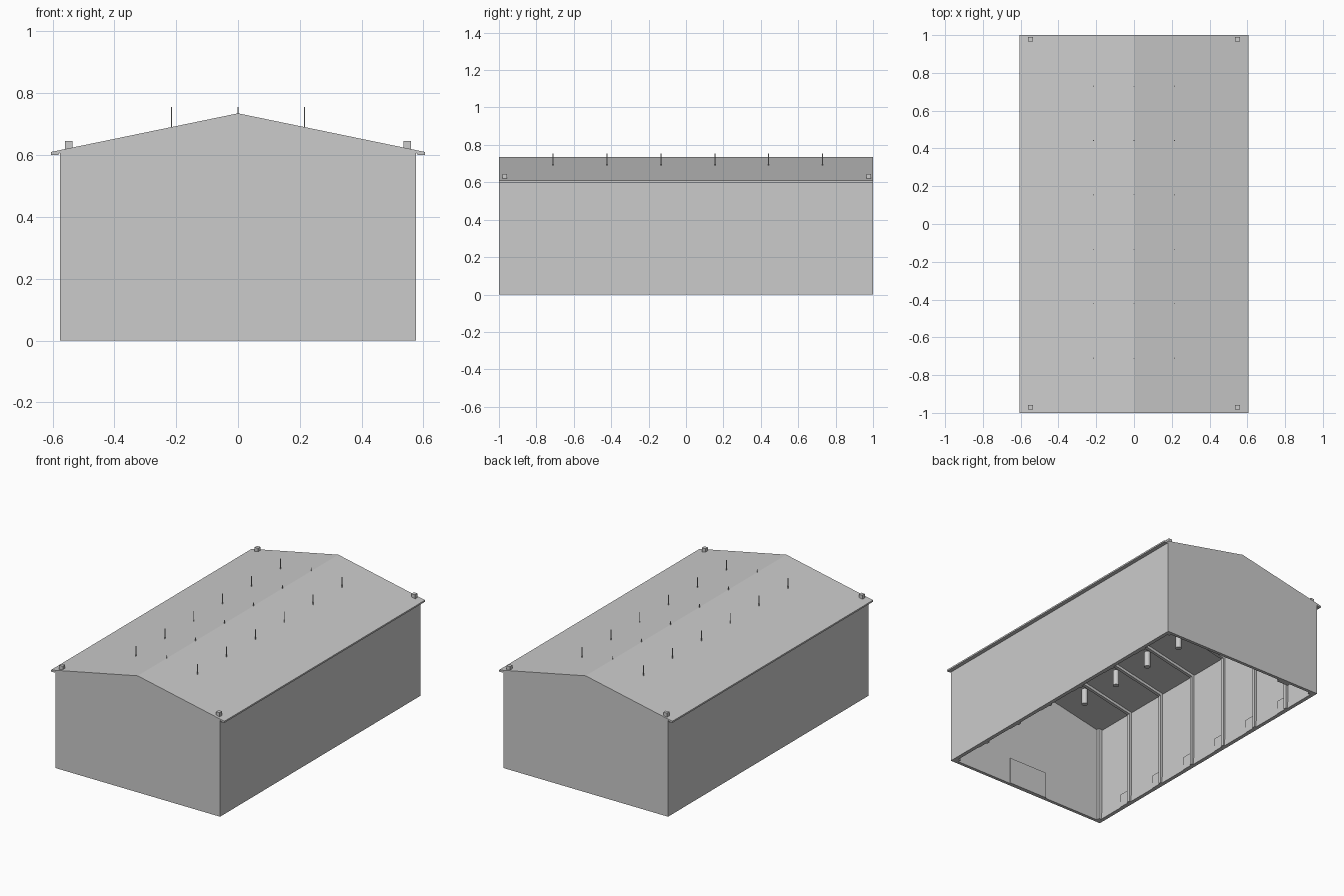
import bpy
from mathutils import Vector

if "Cube" in bpy.data.objects:
    bpy.data.objects.remove(bpy.data.objects["Cube"], do_unlink=True)

HALF_X, HALF_Y, WALL = 0.575, 1.0, 0.02
EAVE_X, EAVE_Z, RIDGE_Z, ROOF_T = 0.605, 0.61, 0.735, 0.01
FRAMES = [-0.71 + 0.288 * i for i in range(6)]

grey = bpy.data.materials.new("plain_grey")
grey.use_nodes = True
grey.diffuse_color = (0.6, 0.6, 0.6, 1)
grey.node_tree.nodes["Principled BSDF"].inputs["Base Color"].default_value = (0.6, 0.6, 0.6, 1)


def roof_z(x):
    """Height of the roof surface at x."""
    return RIDGE_Z - (RIDGE_Z - EAVE_Z) * abs(x) / EAVE_X


def prism(name, profile, y0, y1):
    """Extrude an x-z profile from y0 to y1."""
    n = len(profile)
    verts = [(x, y, z) for y in (y0, y1) for x, z in profile]
    faces = [list(range(n)), list(range(2 * n - 1, n - 1, -1))]
    faces += [[i, i + n, (i + 1) % n + n, (i + 1) % n] for i in range(n)]
    mesh = bpy.data.meshes.new(name)
    mesh.from_pydata(verts, [], faces)
    mesh.materials.append(grey)
    obj = bpy.data.objects.new(name, mesh)
    bpy.context.collection.objects.link(obj)
    return obj


def box(name, x0, x1, y0, y1, z0, z1):
    x0, x1 = sorted((x0, x1))
    return prism(name, [(x0, z0), (x1, z0), (x1, z1), (x0, z1)], y0, y1)


def cylinder(name, x, y, z0, z1, radius, sides):
    bpy.ops.mesh.primitive_cylinder_add(vertices=sides, radius=radius, depth=z1 - z0,
                                        location=(x, y, (z0 + z1) / 2))
    obj = bpy.context.object
    obj.name = name
    obj.data.materials.append(grey)
    if sides > 8:
        bpy.ops.object.shade_smooth_by_angle()
    return obj


# Roof sheet, folded at the ridge
top = [(-EAVE_X, EAVE_Z), (0, RIDGE_Z), (EAVE_X, EAVE_Z)]
prism("roof", top + [(x, z - ROOF_T) for x, z in reversed(top)], -HALF_Y, HALF_Y)

# Gable walls, open floor between them
wall_top = roof_z(HALF_X) - ROOF_T
gable = [(-HALF_X, 0), (HALF_X, 0), (HALF_X, wall_top),
         (0, RIDGE_Z - ROOF_T), (-HALF_X, wall_top)]
prism("front_wall", gable, -HALF_Y, -HALF_Y + WALL)
prism("back_wall", gable, HALF_Y - WALL, HALF_Y)

for side, s in (("left", 1), ("right", -1)):
    inner = s * (HALF_X - WALL)
    # Side wall, eave trim and low plinth
    box(side + "_wall", s * HALF_X, inner, -HALF_Y + WALL, HALF_Y - WALL, 0, wall_top)
    box(side + "_eave_trim", s * 0.58, s * EAVE_X, -HALF_Y, HALF_Y, 0.6, 0.607)
    box(side + "_plinth", inner, inner - s * 0.004, -HALF_Y + WALL, HALF_Y - WALL, 0, 0.04)
    # Corner posts that pass through the roof
    for end, y in (("front", -0.97), ("back", 0.977)):
        box(f"{end}_{side}_post", s * 0.535, s * 0.56, y - 0.012, y + 0.012, 0, 0.645)
    # Columns with base blocks, and rafters under the roof
    for y in FRAMES:
        f = y + 0.014
        box(side + "_column", inner, inner - s * 0.015, f - 0.01, f + 0.01, 0, wall_top)
        box(side + "_column_base", inner, inner - s * 0.008, f - 0.08, f + 0.01, 0, 0.085)
        x_out = inner
        under, deep = ROOF_T, ROOF_T + 0.018
        prism(side + "_rafter", [(0, RIDGE_Z - under), (x_out, roof_z(x_out) - under),
                                 (x_out, roof_z(x_out) - deep), (0, RIDGE_Z - deep)],
              f - 0.01, f + 0.01)

# Hanging lamps on rods that pass through the roof
for y in FRAMES:
    for x in (-0.215, 0, 0.215):
        cylinder("lamp_rod", x, y, 0.6, 0.755, 0.0025, 6)
        cylinder("lamp", x, y, 0.55, 0.65, 0.018, 20)

# Gate on the inside of the front wall, small door on the inside of the back wall
box("front_gate", -0.137, 0.137, -HALF_Y + WALL, -HALF_Y + WALL + 0.006, 0, 0.17)
box("back_door", -0.38, -0.3, HALF_Y - WALL - 0.02, HALF_Y - WALL, 0, 0.15)

# Consistent outward normals
import bmesh
for obj in bpy.context.collection.objects:
    if obj.type == "MESH" and obj.data.materials and obj.data.materials[0] == grey:
        bm = bmesh.new()
        bm.from_mesh(obj.data)
        bmesh.ops.recalc_face_normals(bm, faces=bm.faces)
        bm.to_mesh(obj.data)
        bm.free()
